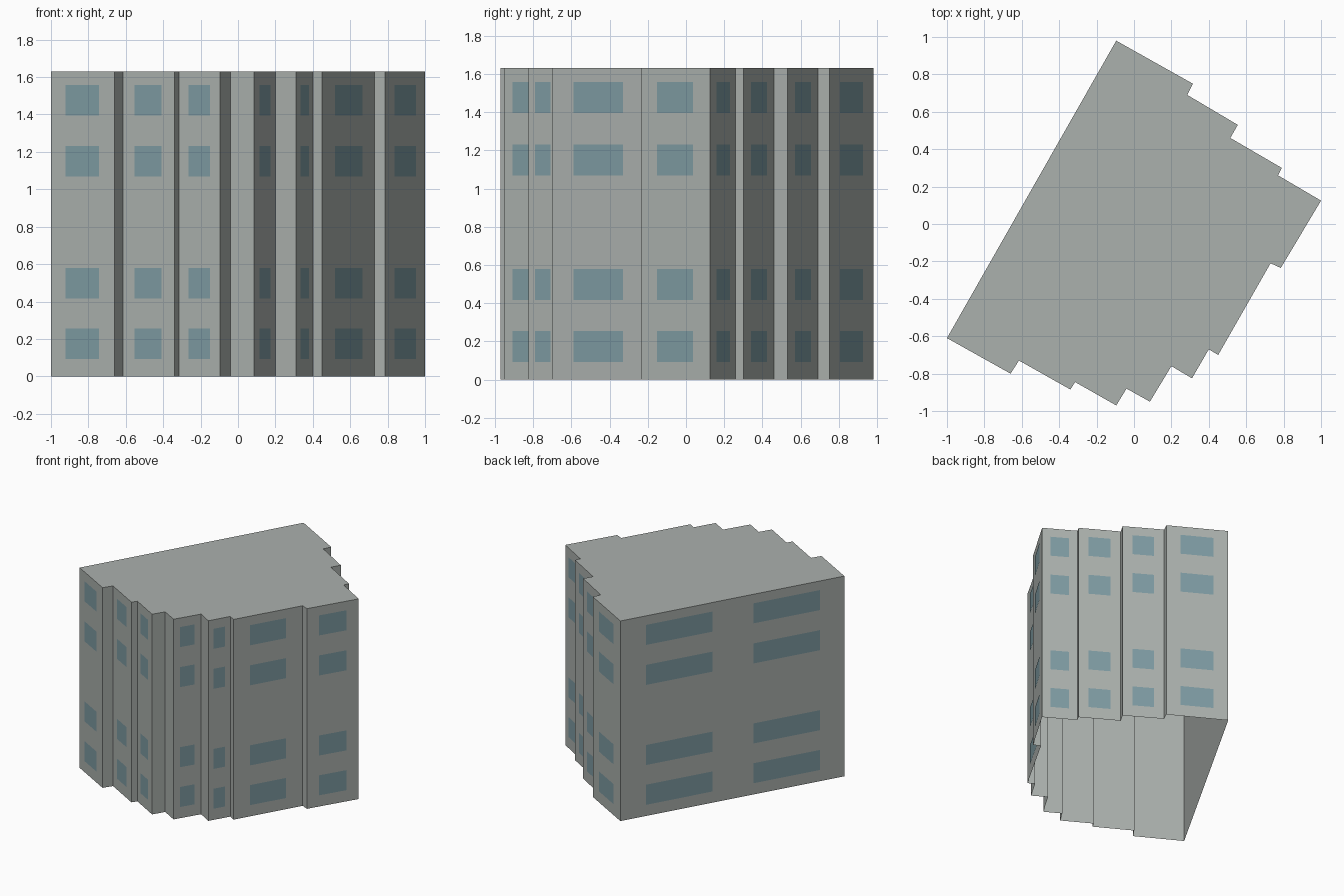
import bpy
import bmesh
from mathutils import Vector

default_cube = bpy.data.objects.get("Cube")
if default_cube:
    bpy.data.objects.remove(default_cube, do_unlink=True)


def make_material(name, rgb):
    material = bpy.data.materials.new(name)
    material.use_nodes = True
    color = (*rgb, 1.0)
    material.diffuse_color = color
    material.node_tree.nodes["Principled BSDF"].inputs["Base Color"].default_value = color
    return material


def make_object(name, bm, material):
    mesh = bpy.data.meshes.new(name)
    bm.to_mesh(mesh)
    bm.free()
    mesh.materials.append(material)
    obj = bpy.data.objects.new(name, mesh)
    bpy.context.collection.objects.link(obj)
    return obj


concrete = make_material("pale grey concrete", (0.41, 0.44, 0.42))
glass = make_material("blue grey glass", (0.21, 0.33, 0.365))

HEIGHT = 1.63
PANE_HEIGHT = 0.163
FLOOR_CENTRES = (0.174, 0.498, 1.15, 1.476)
PANE_OFFSET = 0.003

# Stepped footprint, counterclockwise from the left corner
footprint = [
    (-1.0, -0.61), (-0.66, -0.8), (-0.615, -0.73), (-0.34, -0.885),
    (-0.315, -0.845), (-0.095, -0.97), (-0.04, -0.88), (0.085, -0.95),
    (0.2, -0.76), (0.31, -0.825), (0.4, -0.67), (0.45, -0.7),
    (0.73, -0.21), (0.785, -0.235), (1.0, 0.125), (0.77, 0.26),
    (0.79, 0.3), (0.515, 0.46), (0.555, 0.53), (0.285, 0.69),
    (0.315, 0.75), (-0.095, 0.98),
]

# Building shell: walls and flat roof, open underneath
bm = bmesh.new()
base = [bm.verts.new((x, y, 0)) for x, y in footprint]
top = [bm.verts.new((x, y, HEIGHT)) for x, y in footprint]
count = len(footprint)
for i in range(count):
    j = (i + 1) % count
    bm.faces.new((base[i], base[j], top[j], top[i]))
bm.faces.new(top)
make_object("building_shell", bm, concrete)


def add_windows(name, wall, columns):
    """Thin panes on one wall; columns are (centre, half width) wall fractions."""
    a = Vector((*footprint[wall], 0))
    b = Vector((*footprint[(wall + 1) % count], 0))
    along = b - a
    outward = along.cross(Vector((0, 0, 1))).normalized() * PANE_OFFSET
    bm = bmesh.new()
    for centre, half in columns:
        left = a + along * (centre - half) + outward
        right = a + along * (centre + half) + outward
        for z in FLOOR_CENTRES:
            low = Vector((0, 0, z - PANE_HEIGHT / 2))
            high = Vector((0, 0, z + PANE_HEIGHT / 2))
            corners = (left + low, right + low, right + high, left + high)
            bm.faces.new([bm.verts.new(c) for c in corners])
    make_object(name, bm, glass)


# One window column on each stepped bay, two wide columns on the long wall
single = [(0.495, 0.263)]
for side, walls in {
    "front": (0, 2, 4),
    "side": (7, 9, 11, 13),
    "back": (14, 16, 18, 20),
}.items():
    for number, wall in enumerate(walls, 1):
        add_windows(f"{side}_bay_windows_{number}", wall, single)
add_windows("long_wall_windows", count - 1, [(0.262, 0.148), (0.742, 0.148)])
